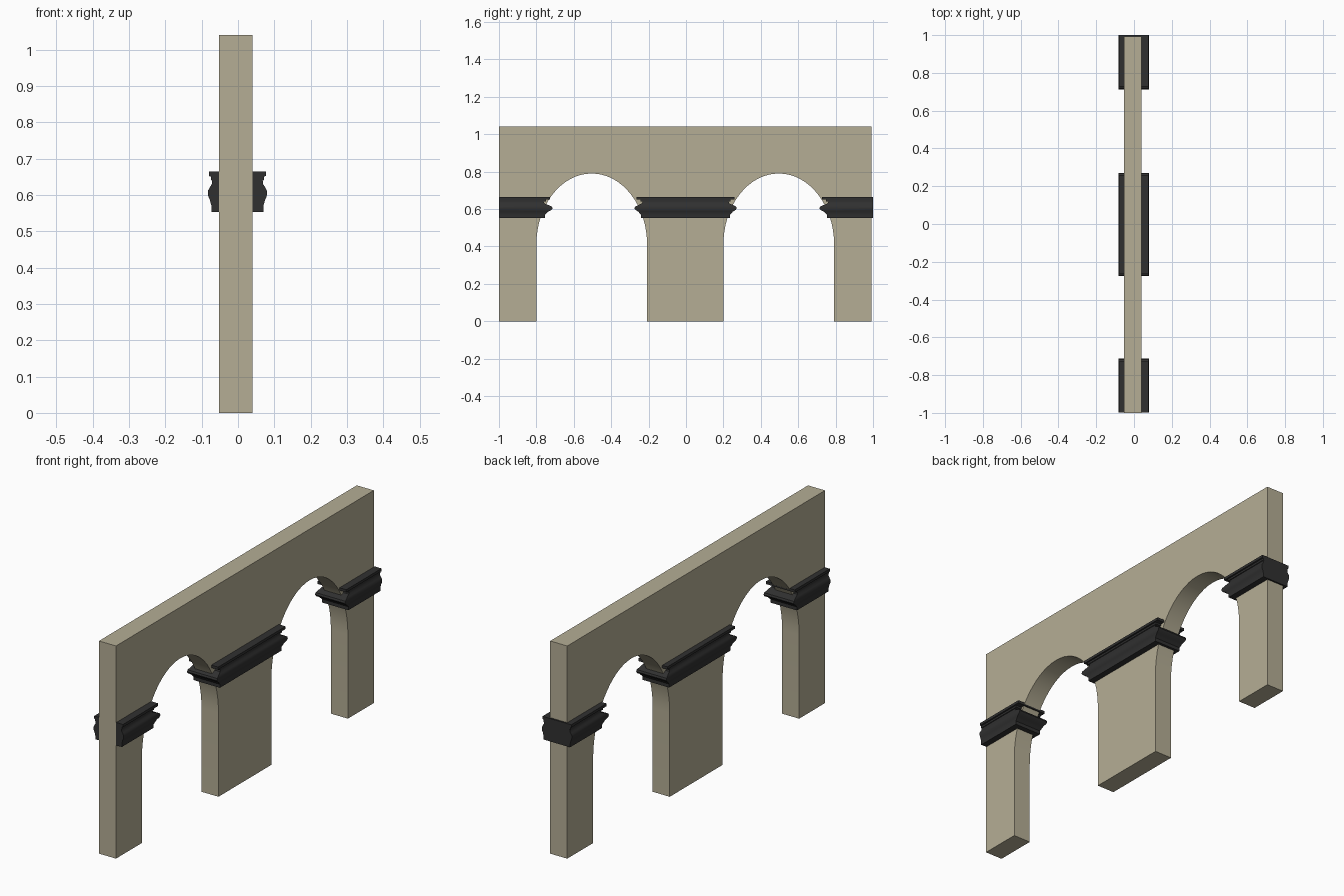
import bpy, bmesh, math

if "Cube" in bpy.data.objects:
    bpy.data.objects.remove(bpy.data.objects["Cube"])


def material(name, color):
    m = bpy.data.materials.new(name)
    m.diffuse_color = (*color, 1)
    m.use_nodes = True
    m.node_tree.nodes["Principled BSDF"].inputs["Base Color"].default_value = m.diffuse_color
    return m


stone = material("stone", (0.46, 0.42, 0.30))
dark = material("dark_trim", (0.03, 0.03, 0.03))


def finish(name, bm, mat, angle):
    bmesh.ops.recalc_face_normals(bm, faces=bm.faces)
    mesh = bpy.data.meshes.new(name)
    bm.to_mesh(mesh)
    bm.free()
    mesh.materials.append(mat)
    obj = bpy.data.objects.new(name, mesh)
    bpy.context.collection.objects.link(obj)
    bpy.ops.object.select_all(action='DESELECT')
    obj.select_set(True)
    bpy.context.view_layer.objects.active = obj
    bpy.ops.object.shade_smooth_by_angle(angle=math.radians(angle))
    return obj


# Arcade wall: side outline with two half-elliptical arches, extruded in x
Y0, Y1, TOP = -1.0, 0.992, 1.04
HALF, SPRING, RISE, SEGS = 0.296, 0.41, 0.38, 32
outline = [(Y1, 0), (Y1, TOP), (Y0, TOP), (Y0, 0)]
for centre in (-0.504, 0.496):
    outline.append((centre - HALF, 0))
    for i in range(SEGS + 1):
        a = math.pi * (1 - i / SEGS)
        outline.append((centre + HALF * math.cos(a), SPRING + RISE * math.sin(a)))
    outline.append((centre + HALF, 0))

bm = bmesh.new()
face = bm.faces.new([bm.verts.new((-0.052, y, z)) for y, z in outline])
new = bmesh.ops.extrude_face_region(bm, geom=[face])["geom"]
bmesh.ops.translate(bm, vec=(0.092, 0, 0),
                    verts=[v for v in new if isinstance(v, bmesh.types.BMVert)])
finish("arcade_wall", bm, stone, 30)

# Capital moulding profile: height and inset (0 = widest point of the bulge)
PROFILE = [(.553, 1), (.570, 1), (.577, .8), (.587, .55), (.595, .15), (.604, 0),
           (.613, .1), (.622, .6), (.630, 1.1), (.639, 1.2), (.641, .9),
           (.650, .9), (.652, .35), (.665, .35)]


def capital(name, y0, y1, inset0, inset1):
    """Stacked rectangular rings; an inset of 0 leaves that end cut flat."""
    bm = bmesh.new()
    rings = []
    for z, k in PROFILE:
        xa, xb = -0.083 + 0.010 * k, 0.080 - 0.010 * k
        ya, yb = y0 + inset0 * k, y1 - inset1 * k
        rings.append([bm.verts.new((x, y, z)) for x, y in
                      ((xa, ya), (xb, ya), (xb, yb), (xa, yb))])
    for lo, hi in zip(rings, rings[1:]):
        for i in range(4):
            j = (i + 1) % 4
            bm.faces.new((lo[i], lo[j], hi[j], hi[i]))
    bm.faces.new(rings[0])
    bm.faces.new(rings[-1])
    finish(name, bm, dark, 35)


# One capital per pier
capital("front_capital", -0.998, -0.713, 0, 0.04)
capital("middle_capital", -0.276, 0.271, 0.036, 0.036)
capital("back_capital", 0.713, 1.0, 0.04, 0)
